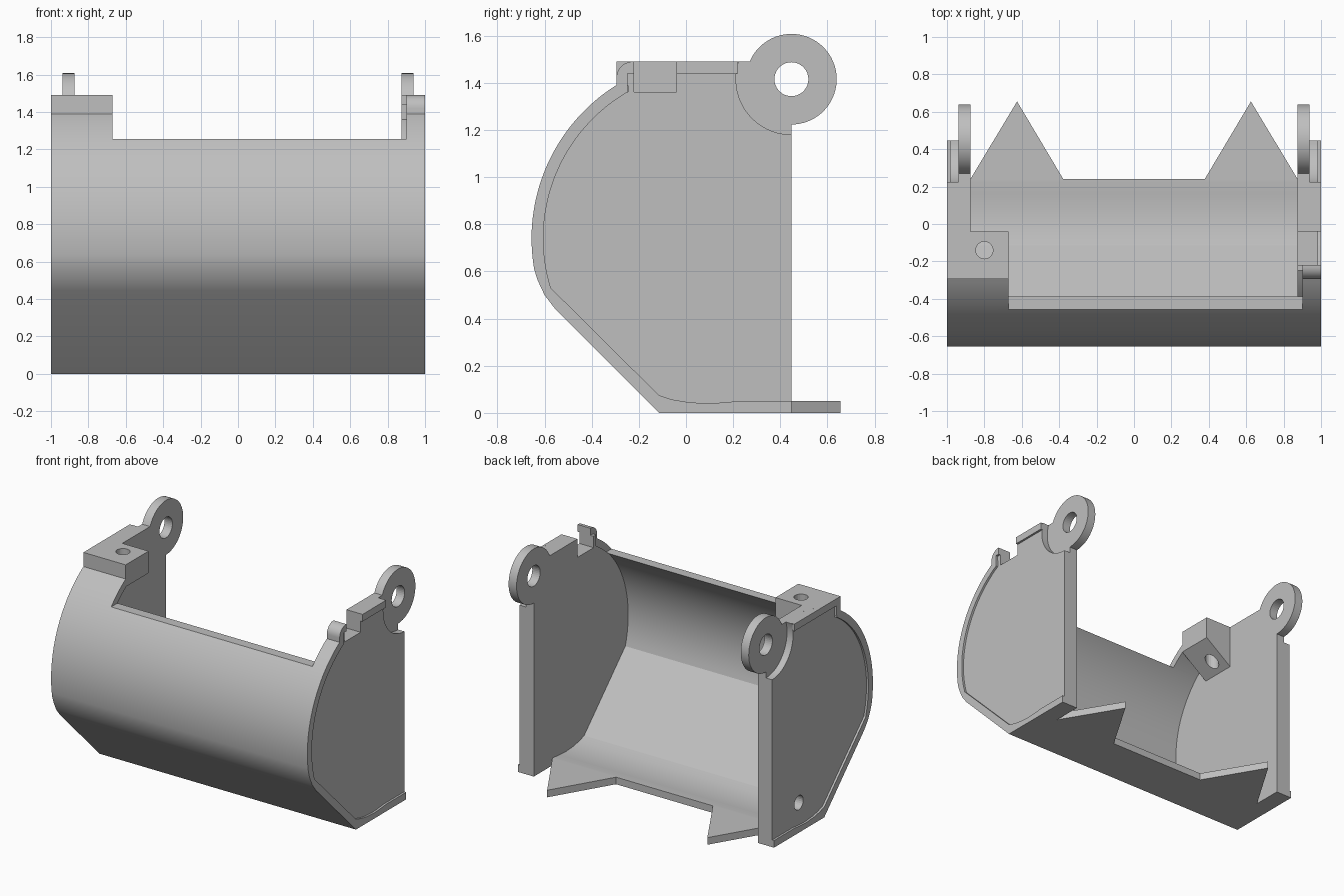
import bpy, bmesh, math

cube = bpy.data.objects.get("Cube")
if cube:
    bpy.data.objects.remove(cube, do_unlink=True)

steel = bpy.data.materials.new("steel grey")
steel.use_nodes = True
GREY = (0.52, 0.52, 0.52, 1)
steel.diffuse_color = GREY
steel.node_tree.nodes["Principled BSDF"].inputs["Base Color"].default_value = GREY


def prism(name, pts, axis, lo, hi):
    """Extrude a closed 2D profile along an axis."""
    place = {"x": lambda a, b, t: (t, a, b),
             "y": lambda a, b, t: (a, t, b),
             "z": lambda a, b, t: (a, b, t)}[axis]
    bm = bmesh.new()
    ends = [[bm.verts.new(place(a, b, t)) for a, b in pts] for t in (lo, hi)]
    n = len(pts)
    for ring in ends:
        bm.faces.new(ring)
    for i in range(n):
        j = (i + 1) % n
        bm.faces.new((ends[0][i], ends[0][j], ends[1][j], ends[1][i]))
    bmesh.ops.recalc_face_normals(bm, faces=bm.faces)
    mesh = bpy.data.meshes.new(name)
    bm.to_mesh(mesh)
    bm.free()
    mesh.materials.append(steel)
    ob = bpy.data.objects.new(name, mesh)
    bpy.context.collection.objects.link(ob)
    return ob


def box(name, x0, x1, y0, y1, z0, z1):
    return prism(name, [(y0, z0), (y1, z0), (y1, z1), (y0, z1)], "x", x0, x1)


def arc(cy, cz, r, start, end, steps):
    """Points on an arc, angles in degrees."""
    angles = [math.radians(start + (end - start) * i / steps) for i in range(steps + 1)]
    return [(cy + r * math.cos(a), cz + r * math.sin(a)) for a in angles]


def cut(ob, cutter):
    mod = ob.modifiers.new("cut", "BOOLEAN")
    mod.operation = "DIFFERENCE"
    mod.solver = "EXACT"
    mod.object = cutter
    cutter.hide_render = True
    cutter.hide_set(True)


def smooth(ob):
    bpy.ops.object.select_all(action="DESELECT")
    ob.select_set(True)
    bpy.context.view_layer.objects.active = ob
    bpy.ops.object.shade_smooth_by_angle(angle=math.radians(25))


# Curved shell cross-section: outside and inside walls
CY, CZ = 0.112, 0.74
outer = arc(CY, CZ, 0.767, 122, 190, 32)
outer += [(-0.628, 0.56), (-0.6, 0.5), (-0.558, 0.445), (-0.113, 0)]
inner = arc(CY, CZ, 0.717, 120, 197, 32)
inner += [(-0.115, 0.075), (-0.06, 0.057), (0.01, 0.045), (0.09, 0.04),
          (0.16, 0.044), (0.22, 0.05)]
shell = prism("shell", outer + [(0.24, 0), (0.24, 0.05)] + inner[::-1], "x", -1, 1)
opening = box("opening_cutter", -0.67, 0.9, -0.8, 0.1, 1.255, 1.7)
cut(shell, opening)
smooth(shell)

# Pointed teeth on the lower lip
for side, label in ((1, "left"), (-1, "right")):
    prism(label + "_tooth", [(side * 0.875, 0.24), (side * 0.625, 0.655),
                             (side * 0.378, 0.24)], "z", 0, 0.05)

# Side walls: inner sheet carries the eye, outer sheet is relieved around it
LY, LZ, TOP, RIM = 0.447, 1.415, 1.49, 1.44
eye = arc(LY, LZ, 0.192, -90, 157, 48)
relief = arc(LY, LZ, 0.235, 270, 161.4, 24)
tops = {"left": [(-0.04, TOP), (-0.04, 1.36), (-0.22, 1.36), (-0.22, RIM), (-0.248, RIM)],
        "right": [(-0.248, TOP)]}
for side, label in ((1, "left"), (-1, "right")):
    bore = prism(label + "_bore_cutter", arc(LY, LZ, 0.072, 0, 350, 35), "x",
                 side * 0.8, side * 1.1)
    port = prism(label + "_port_cutter", arc(0.15, 0.2, 0.05, 0, 345, 23), "x",
                 side * 0.8, side * 1.1)
    port.hide_render = True
    port.hide_set(True)
    for part, edge, x0, x1 in (("inner_wall", eye, 0.875, 0.937),
                               ("outer_wall", relief, 0.937, 0.985)):
        wall = prism(label + "_" + part,
                     inner + [(LY, 0.05)] + edge + tops[label],
                     "x", side * x0, side * x1)
        if part == "inner_wall":
            cut(wall, bore)
        if label == "right":
            cut(wall, port)
        smooth(wall)
    box(label + "_foot", side * 0.875, side * 1, 0.24, LY, 0, 0.05)
    front = -0.04 if side > 0 else -0.295
    box(label + "_top_rim", side * 0.985, side * 1, front, 0.221, RIM, TOP)

# Rounded stop at the front of the left wall
hook = prism("left_hook", [(-0.248, 1.36), (-0.295, 1.39)]
             + arc(-0.225, 1.42, 0.07, 180, 90, 10)
             + [(-0.22, TOP), (-0.22, RIM), (-0.248, RIM)], "x", 0.9, 1)
smooth(hook)

# Mounting block with sloping underside and vertical hole
block = prism("mount_block", [(-0.67, TOP), (-0.67, 1.335), (-0.875, 1.185),
                              (-0.985, 1.185), (-0.985, TOP)], "y", -0.295, -0.04)
hole = prism("mount_hole_cutter", arc(-0.8, -0.14, 0.046, 0, 345, 23), "z", 1, 1.6)
cut(block, hole)
smooth(block)
box("right_front_rim", -1, -0.985, -0.295, -0.248, 1.37, RIM)
